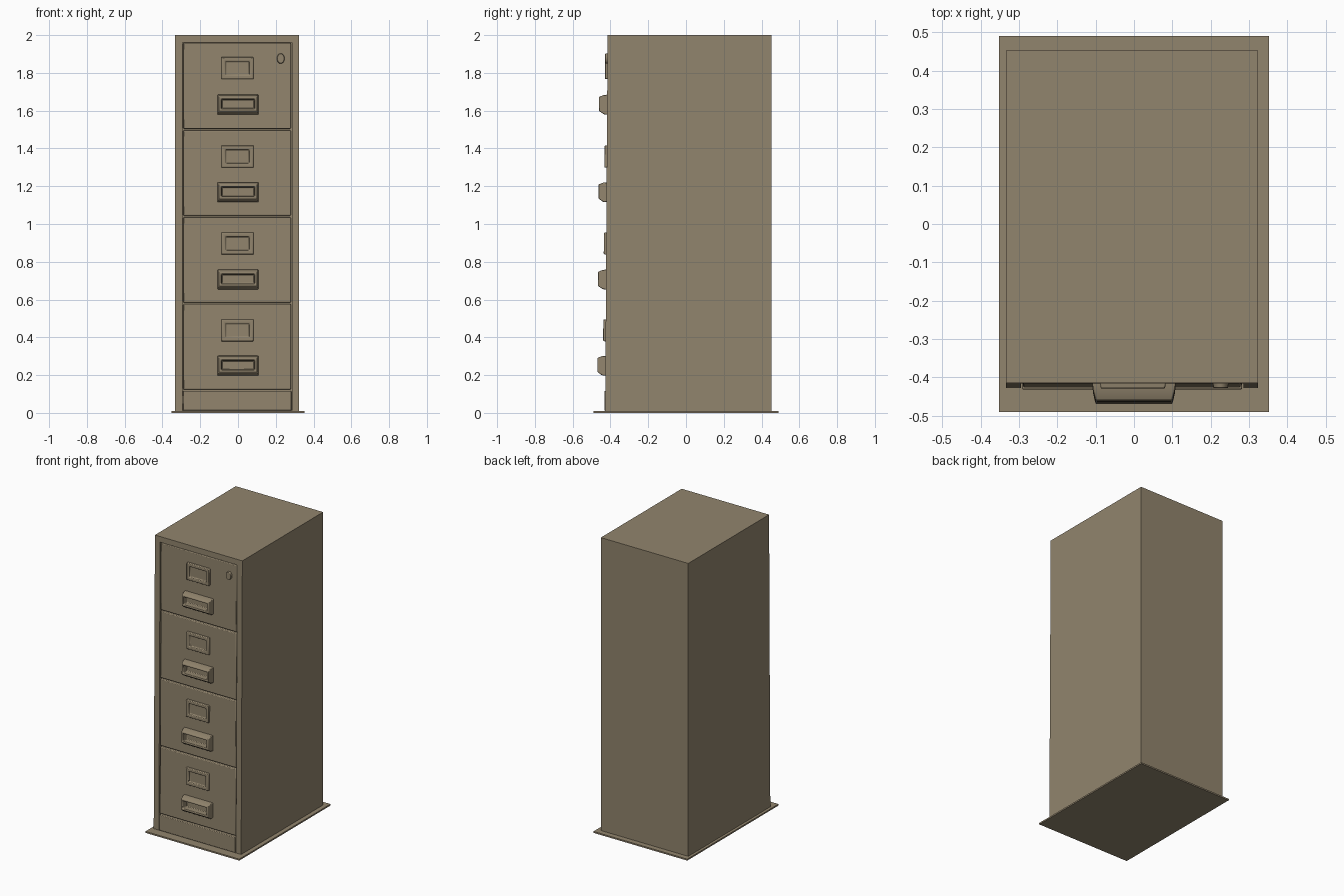
import bpy, bmesh

if "Cube" in bpy.data.objects:
    bpy.data.objects.remove(bpy.data.objects["Cube"])

paint = bpy.data.materials.new("tan_paint")
paint.diffuse_color = (0.285, 0.232, 0.153, 1)
paint.use_nodes = True
paint.node_tree.nodes["Principled BSDF"].inputs["Base Color"].default_value = paint.diffuse_color


def finish(name, bm, bevel=0.0, segments=2):
    # Lean the front forward slightly towards the bottom, as on the cabinet
    for v in bm.verts:
        if v.co.y < -0.3 and name != "base_sheet":
            v.co.y -= 0.013 * (1 - v.co.z / 2)
    bmesh.ops.recalc_face_normals(bm, faces=bm.faces)
    mesh = bpy.data.meshes.new(name)
    bm.to_mesh(mesh)
    bm.free()
    mesh.materials.append(paint)
    ob = bpy.data.objects.new(name, mesh)
    bpy.context.collection.objects.link(ob)
    if bevel:
        mod = ob.modifiers.new("soft_edges", "BEVEL")
        mod.width = bevel
        mod.segments = segments
        mod.limit_method = 'ANGLE'
    return ob


def loft(name, rings, bevel=0.0):
    """Closed solid from rectangles in x/z stacked along y: (x0, x1, z0, z1, y)."""
    bm = bmesh.new()
    loops = []
    for x0, x1, z0, z1, y in rings:
        loops.append([bm.verts.new(p) for p in
                      ((x0, y, z0), (x1, y, z0), (x1, y, z1), (x0, y, z1))])
    for a, b in zip(loops, loops[1:]):
        for i in range(4):
            j = (i + 1) % 4
            bm.faces.new((a[i], a[j], b[j], b[i]))
    bm.faces.new(loops[0])
    bm.faces.new(loops[-1])
    return finish(name, bm, bevel)


def framed(cx, cz, w, h, y):
    return (cx - w / 2, cx + w / 2, cz - h / 2, cz + h / 2, y)


FACE = -0.415          # front of the frame
L, R = -0.295, 0.285   # drawer opening

# Cabinet shell with a shallow opening for the drawers
loft("cabinet_shell", [
    (-0.334, 0.323, 0.008, 2.0, 0.453),
    (-0.334, 0.323, 0.008, 2.0, FACE),
    (L, R, 0.012, 1.962, FACE),
    (L, R, 0.012, 1.962, FACE + 0.02)])

# Thin sheet under the cabinet
loft("base_sheet", [
    (-0.3525, 0.3525, 0.0, 0.01, 0.49),
    (-0.3525, 0.3525, 0.0, 0.01, -0.49)])

# Plinth panel
loft("plinth_panel", [
    (L + 0.003, R - 0.003, 0.012, 0.117, FACE + 0.025),
    (L + 0.003, R - 0.003, 0.012, 0.117, FACE - 0.004)], 0.004)

# Drawers, each with a label holder and a pull
seams = [0.12, 0.58, 1.04, 1.50, 1.962]
label_z = [0.437, 0.897, 1.357, 1.825]
pull_z = [0.250, 0.706, 1.168, 1.632]
for i in range(4):
    n = i + 1
    z0, z1 = seams[i] + 0.004, seams[i + 1] - 0.004
    loft(f"drawer_front_{n}", [
        (L + 0.005, R - 0.005, z0, z1, FACE + 0.025),
        (L + 0.005, R - 0.005, z0, z1, FACE + 0.001)], 0.005)

    loft(f"label_holder_{n}", [
        framed(-0.003, label_z[i], 0.172, 0.118, FACE + 0.006),
        framed(-0.003, label_z[i], 0.168, 0.114, FACE - 0.013),
        framed(-0.003, label_z[i], 0.128, 0.074, FACE - 0.013),
        framed(-0.003, label_z[i], 0.122, 0.068, FACE - 0.001)], 0.004)

    # Pull: flared cup with a hollow front
    loft(f"drawer_pull_{n}", [
        framed(0, pull_z[i], 0.218, 0.106, FACE + 0.006),
        framed(0, pull_z[i], 0.212, 0.102, FACE - 0.018),
        framed(0, pull_z[i] + 0.004, 0.200, 0.074, FACE - 0.043),
        framed(0, pull_z[i] + 0.004, 0.178, 0.052, FACE - 0.043),
        framed(0, pull_z[i] + 0.002, 0.170, 0.046, FACE - 0.003)], 0.004)

# Oval lock at the top right
bm = bmesh.new()
bmesh.ops.create_cone(bm, cap_ends=True, segments=20, radius1=1, radius2=0.9, depth=1)
for v in bm.verts:
    x, y, z = v.co
    v.co = (0.226 + x * 0.021, FACE - 0.003 - z * 0.018, 1.876 + y * 0.028)
finish("drawer_lock", bm, 0.002)

# Smooth shading with sharp corners kept
for ob in bpy.context.collection.objects:
    ob.select_set(True)
    bpy.context.view_layer.objects.active = ob
bpy.ops.object.shade_smooth_by_angle(angle=0.6)
